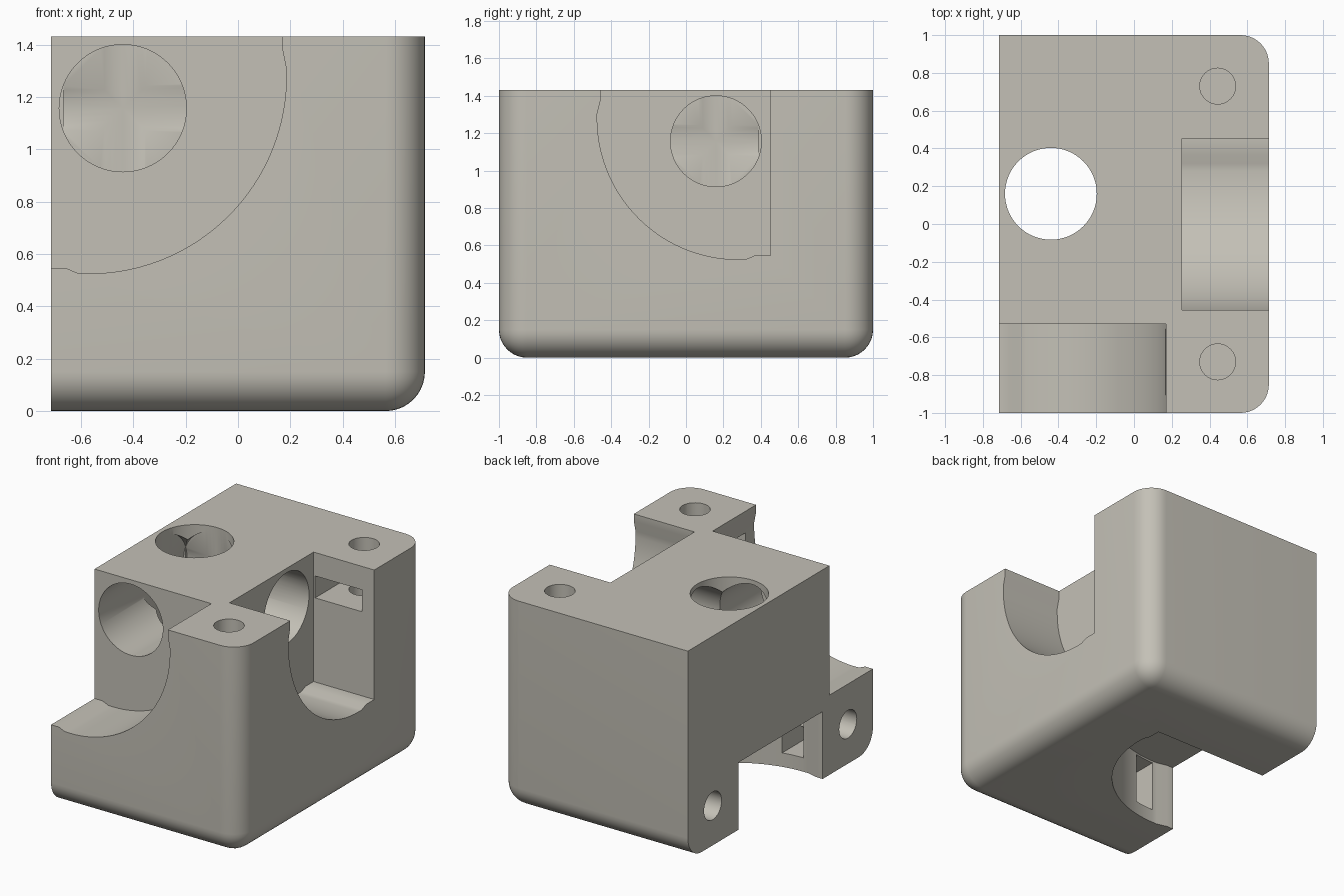
import bpy, bmesh, math
from mathutils import Vector

if "Cube" in bpy.data.objects:
    bpy.data.objects.remove(bpy.data.objects["Cube"])

XL, H = 0.714, 1.43          # half width, height
GX, GY, GZ = -0.44, 0.16, 1.157   # point where the three bores cross
R_BORE, R_SCREW = 0.243, 0.095

mat = bpy.data.materials.new("warm grey")
mat.diffuse_color = (0.55, 0.53, 0.47, 1)
mat.use_nodes = True
mat.node_tree.nodes["Principled BSDF"].inputs["Base Color"].default_value = mat.diffuse_color


def make(name, bm):
    bmesh.ops.recalc_face_normals(bm, faces=bm.faces)
    me = bpy.data.meshes.new(name)
    bm.to_mesh(me)
    bm.free()
    ob = bpy.data.objects.new(name, me)
    bpy.context.collection.objects.link(ob)
    return ob


def box(name, lo, hi):
    bm = bmesh.new()
    bmesh.ops.create_cube(bm, size=1)
    for v in bm.verts:
        v.co = Vector([(a + b) / 2 + c * (b - a) for a, b, c in zip(lo, hi, v.co)])
    return make(name, bm)


def prism(name, pts, to3d, d0, d1):
    """Extrude a 2D profile between two depths; to3d places (u, v, depth)."""
    bm = bmesh.new()
    a = [bm.verts.new(to3d(u, v, d0)) for u, v in pts]
    b = [bm.verts.new(to3d(u, v, d1)) for u, v in pts]
    bm.faces.new(a)
    bm.faces.new(b)
    n = len(pts)
    for i in range(n):
        j = (i + 1) % n
        bm.faces.new((a[i], a[j], b[j], b[i]))
    return make(name, bm)


# Depth axis mappings for profiles
def along_x(u, v, d): return (d, u, v)
def along_y(u, v, d): return (u, d, v)
def along_z(u, v, d): return (u, v, d)
def from_below(u, v, d): return (0.716 - v, u, d)


def bore(name, u, v, r, to3d, d0, d1, n=64):
    pts = [(u + r * math.cos(2 * math.pi * i / n), v + r * math.sin(2 * math.pi * i / n))
           for i in range(n)]
    return prism(name, pts, to3d, d0, d1)


def pocket_profile(wall, outer, centre, s):
    """Quarter-round recess: straight wall, short flat, big arc, short upright."""
    pts = [(outer, 1.6), (outer, 0.545), (centre - s * 0.085, 0.545)]
    for i in range(33):
        t = math.radians(-93 + 95 * i / 32)
        pts.append((centre + s * 0.755 * math.cos(t), 1.28 + 0.755 * math.sin(t)))
    return pts + [(wall, 1.38), (wall, 1.6)]


# Body block with rounded right and bottom edges
block = box("gear_block", (-XL, -1, 0), (XL, 1, H))
bm = bmesh.new()
bm.from_mesh(block.data)
edges = []
for e in bm.edges:
    m = (e.verts[0].co + e.verts[1].co) / 2
    right, low, side = m.x > XL - 0.01, m.z < 0.01, abs(m.y) > 0.99
    if (right and low) or (right and side) or (low and side):
        edges.append(e)
bmesh.ops.bevel(bm, geom=edges, offset=0.15, segments=10, profile=0.5, affect='EDGES')
bm.to_mesh(block.data)
bm.free()
block.data.materials.append(mat)

side_profile = pocket_profile(-0.456, 0.452, 0.28, -1)
cutters = [
    # Gear recesses on the front, right and underside
    prism("front_recess", pocket_profile(0.17, -0.9, -0.57, 1), along_y, -1.2, -0.53),
    prism("right_recess", side_profile, along_x, 0.255, 0.9),
    prism("bottom_recess", side_profile, from_below, -0.2, 0.46),
    # Three crossing axle bores
    bore("vertical_bore", GX, GY, R_BORE, along_z, 0.3, 1.6),
    bore("front_bore", GX, GZ, R_BORE, along_y, -0.7, GY + 0.227),
    bore("right_bore", GY, GZ, R_BORE, along_x, GX - 0.227, 0.4),
    # Nut slots
    box("back_nut_slot", (0.267, 0.35, 1.12), (0.62, 0.91, 1.27)),
    box("front_nut_slot", (0.08, -0.905, 1.12), (0.62, -0.555, 1.27)),
    box("low_back_nut_slot", (-0.556, 0.35, 0.095), (-0.406, 0.91, 0.447)),
    box("low_front_nut_slot", (-0.556, -0.91, 0.095), (-0.406, -0.35, 0.447)),
]
# Screw holes in the top and left faces
for s in (-1, 1):
    cutters.append(bore("top_screw_hole", 0.443, s * 0.73, R_SCREW, along_z, 0.8, 1.6, 32))
    cutters.append(bore("left_screw_hole", s * 0.73, 0.27, R_SCREW, along_x, -0.9, -0.08, 32))

bpy.context.view_layer.objects.active = block
block.select_set(True)
for c in cutters:
    c.hide_render = True
    mod = block.modifiers.new(c.name, 'BOOLEAN')
    mod.operation = 'DIFFERENCE'
    mod.solver = 'EXACT'
    mod.object = c
    bpy.ops.object.modifier_apply(modifier=mod.name)
for c in cutters:
    bpy.data.objects.remove(c)

bpy.ops.object.shade_smooth_by_angle(angle=math.radians(30))
